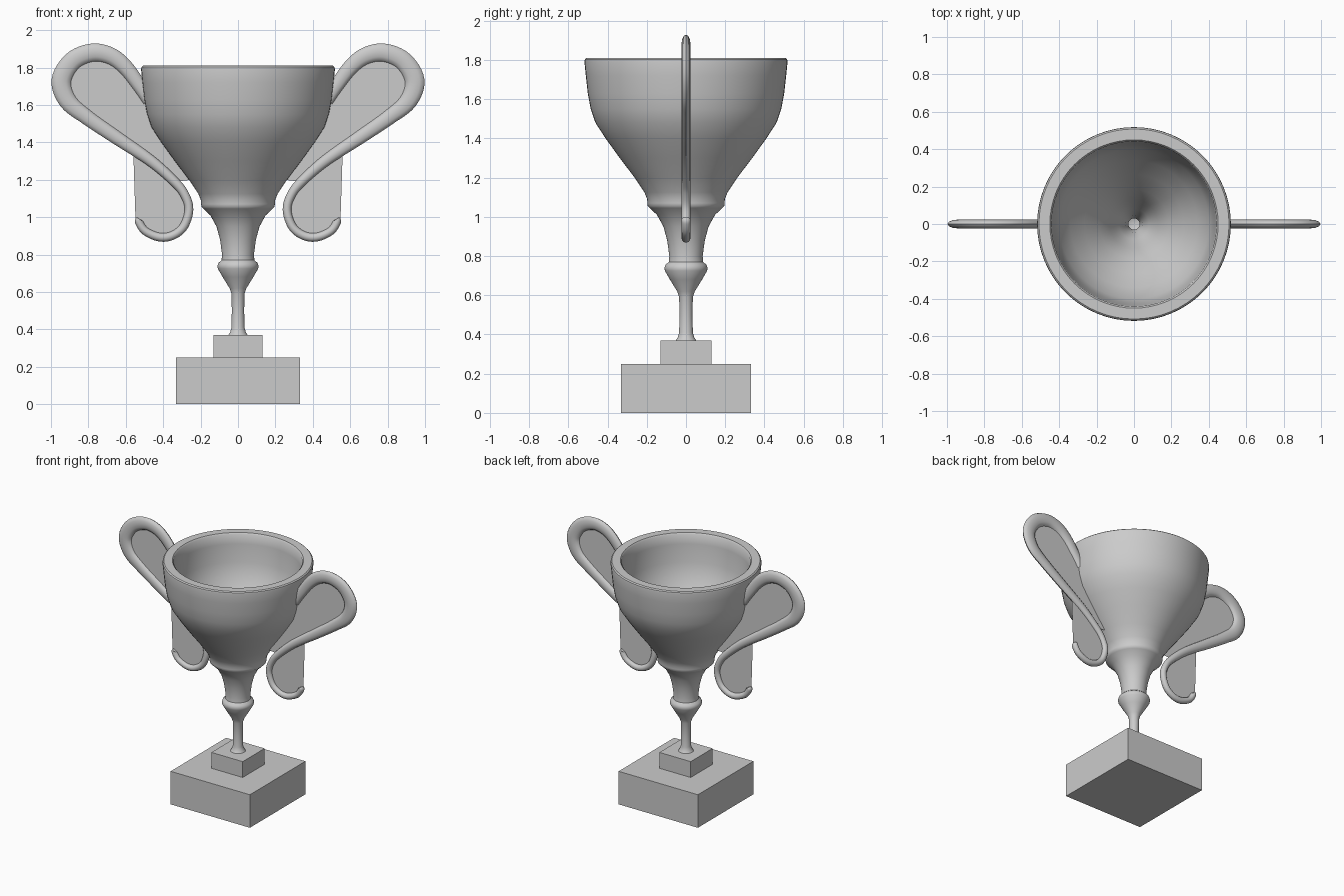
import bpy, bmesh, math
from mathutils import Vector

if "Cube" in bpy.data.objects:
    bpy.data.objects.remove(bpy.data.objects["Cube"])


def finish(name, bm, smooth=True, mirror=False):
    bmesh.ops.recalc_face_normals(bm, faces=bm.faces)
    me = bpy.data.meshes.new(name)
    bm.to_mesh(me)
    bm.free()
    ob = bpy.data.objects.new(name, me)
    bpy.context.collection.objects.link(ob)
    if mirror:
        ob.modifiers.new("mirror", 'MIRROR')
    if smooth:
        bpy.ops.object.select_all(action='DESELECT')
        ob.select_set(True)
        bpy.context.view_layer.objects.active = ob
        bpy.ops.object.shade_smooth_by_angle(angle=math.radians(40))
    return ob


def box(name, half, z0, z1):
    bm = bmesh.new()
    bmesh.ops.create_cube(bm, size=1)
    bmesh.ops.scale(bm, verts=bm.verts, vec=(2 * half, 2 * half, z1 - z0))
    bmesh.ops.translate(bm, verts=bm.verts, vec=(0, 0, (z0 + z1) / 2))
    return finish(name, bm, smooth=False)


def lathe(name, profile, seg=64):
    bm = bmesh.new()
    vs = [bm.verts.new((r, 0, z)) for r, z in profile]
    es = [bm.edges.new(p) for p in zip(vs, vs[1:])]
    bmesh.ops.spin(bm, geom=vs + es, cent=(0, 0, 0), axis=(0, 0, 1),
                   angle=2 * math.pi, steps=seg, use_duplicate=False)
    bmesh.ops.remove_doubles(bm, verts=bm.verts, dist=1e-4)
    return finish(name, bm)


def spline(pts, n=6):
    """Smooth path through points of (x, z, half width)."""
    p = [Vector(q) for q in pts]
    p = [2 * p[0] - p[1]] + p + [2 * p[-1] - p[-2]]
    out = []
    for a, b, c, d in zip(p, p[1:], p[2:], p[3:]):
        for k in range(n):
            t = k / n
            out.append(0.5 * (2 * b + (c - a) * t + (2 * a - 5 * b + 4 * c - d) * t * t
                              + (3 * b - a - 3 * c + d) * t ** 3))
    return out + [p[-2]]


# Stepped plinth
box("base_block", 0.332, 0, 0.25)
box("upper_block", 0.131, 0.25, 0.37)

# Cup: stem, collar, bowl and hollow inside
lathe("cup", [
    (0, 0.37), (0.052, 0.37), (0.042, 0.385), (0.035, 0.41), (0.033, 0.50), (0.035, 0.59),
    (0.045, 0.62), (0.082, 0.68), (0.108, 0.725), (0.11, 0.74), (0.105, 0.755),
    (0.088, 0.77), (0.085, 0.80), (0.096, 0.88), (0.115, 0.95), (0.148, 1.01),
    (0.185, 1.045), (0.195, 1.055), (0.197, 1.07), (0.198, 1.09), (0.212, 1.125),
    (0.262, 1.20), (0.338, 1.30), (0.41, 1.40), (0.462, 1.48), (0.486, 1.55),
    (0.501, 1.63), (0.511, 1.72), (0.518, 1.79), (0.516, 1.803), (0.508, 1.81),
    (0.45, 1.81), (0.441, 1.80), (0.437, 1.73), (0.422, 1.60), (0.40, 1.50),
    (0.34, 1.40), (0.265, 1.30), (0.185, 1.20), (0.13, 1.11), (0.11, 1.06),
    (0.08, 1.01), (0.045, 0.93), (0.03, 0.84), (0.03, 0.76), (0, 0.75)])

# Handle path: x, z, half width
path = [
    (0.475, 1.625, 0.035), (0.525, 1.70, 0.037), (0.60, 1.80, 0.041), (0.68, 1.862, 0.045),
    (0.78, 1.88, 0.048), (0.885, 1.835, 0.050), (0.945, 1.73, 0.052), (0.91, 1.62, 0.047),
    (0.81, 1.535, 0.040), (0.65, 1.425, 0.036), (0.465, 1.30, 0.030), (0.34, 1.19, 0.026),
    (0.285, 1.12, 0.024), (0.262, 1.04, 0.023), (0.29, 0.95, 0.023), (0.35, 0.902, 0.023),
    (0.42, 0.893, 0.023), (0.495, 0.925, 0.022), (0.53, 0.975, 0.021), (0.525, 0.99, 0.015)]
pts = spline(path)

# Flattened tube swept along the handle path
bm = bmesh.new()
rings = []
for i, p in enumerate(pts):
    t = pts[min(i + 1, len(pts) - 1)] - pts[max(i - 1, 0)]
    nx, nz = Vector((-t.y, t.x)).normalized()
    ring = []
    for k in range(12):
        a = 2 * math.pi * k / 12
        w = p.z * math.cos(a)
        ring.append(bm.verts.new((p.x + nx * w, 0.023 * math.sin(a), p.y + nz * w)))
    rings.append(ring)
for r, s in zip(rings, rings[1:]):
    for k in range(12):
        bm.faces.new((r[k], r[(k + 1) % 12], s[(k + 1) % 12], s[k]))
bm.faces.new(rings[0])
bm.faces.new(rings[-1])
finish("handle_tubes", bm, mirror=True)


# Thin flat webs filling both loops of each handle
def web(name, outline):
    bm = bmesh.new()
    f = bm.faces.new([bm.verts.new((x, 0, z)) for x, z in outline])
    bmesh.ops.triangulate(bm, faces=[f])
    finish(name, bm, smooth=False, mirror=True)


flat = [(p.x, p.y) for p in pts]
web("upper_handle_webs", flat[:6 * 11 + 1] + [(0.245, 1.20), (0.32, 1.30), (0.39, 1.40), (0.45, 1.50)])
web("lower_handle_webs", flat[6 * 9 + 3:6 * 18 + 1] + [(0.548, 0.99), (0.56, 1.355)])
